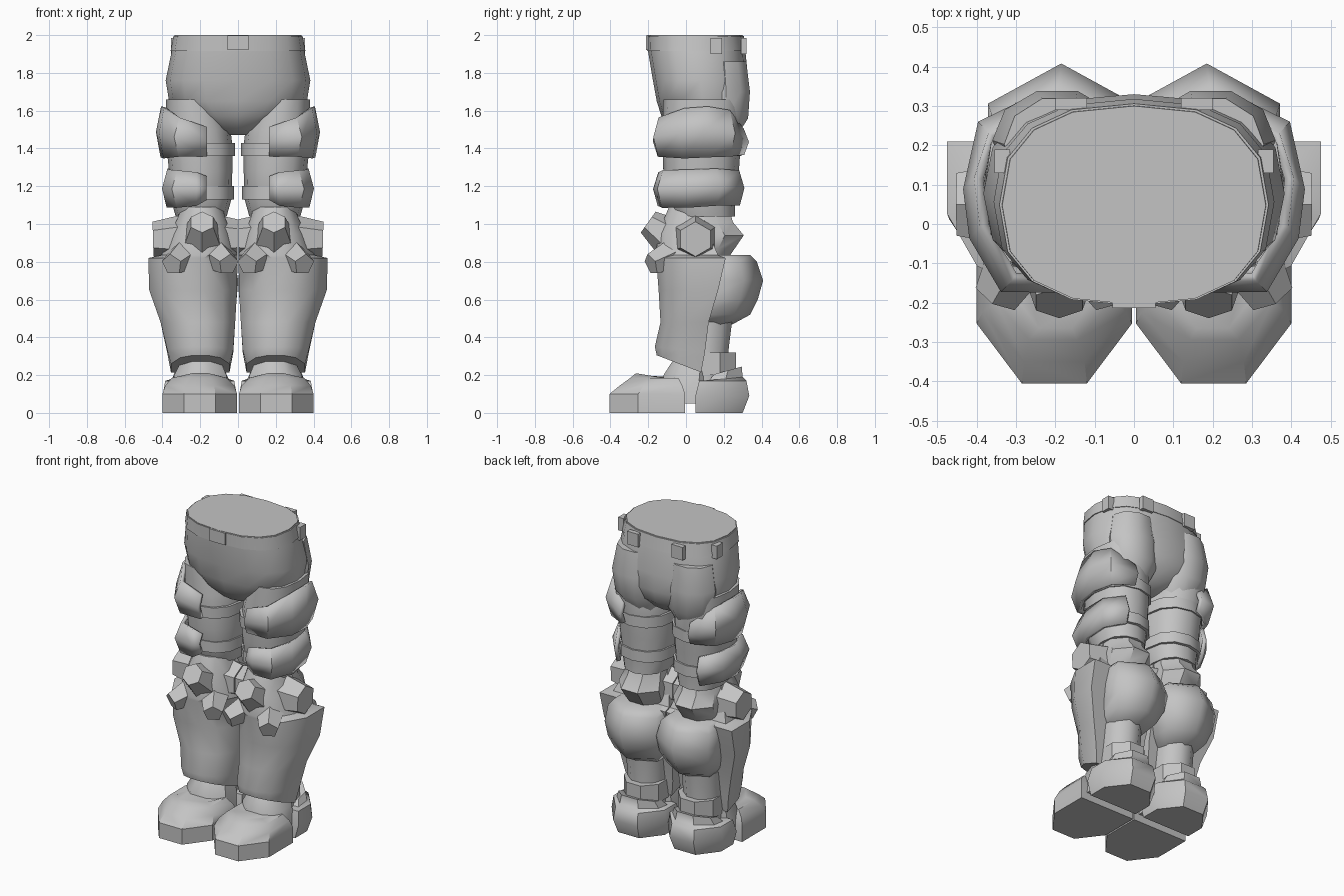
import bpy, bmesh, math
from mathutils import Vector

grey = bpy.data.materials.new("armour_grey")
grey.diffuse_color = (0.55, 0.55, 0.55, 1)


def finish(name, bm, mirror=True, angle=40, thickness=0):
    bmesh.ops.recalc_face_normals(bm, faces=bm.faces)
    me = bpy.data.meshes.new(name)
    bm.to_mesh(me)
    bm.free()
    me.materials.append(grey)
    me.shade_smooth()
    me.set_sharp_from_angle(angle=math.radians(angle))
    ob = bpy.data.objects.new(name, me)
    bpy.context.collection.objects.link(ob)
    if thickness:
        s = ob.modifiers.new("thickness", 'SOLIDIFY')
        s.thickness = thickness
        s.offset = 0
    if mirror:
        ob.modifiers.new("mirror", 'MIRROR')
    return ob


def loft(name, rings, closed=True, **kw):
    """Skin a stack of equal length point rings."""
    bm = bmesh.new()
    rows = [[bm.verts.new(p) for p in r] for r in rings]
    n = len(rows[0])
    for a, b in zip(rows, rows[1:]):
        for i in range(n if closed else n - 1):
            j = (i + 1) % n
            bm.faces.new((a[i], a[j], b[j], b[i]))
    if closed:
        bm.faces.new(rows[0])
        bm.faces.new(rows[-1])
    return finish(name, bm, **kw)


def oval(z, x0, x1, y0, y1, n=10, power=2.0, turn=0.0):
    """Rounded ring filling the given x and y span."""
    pts = []
    for i in range(n):
        a = math.tau * i / n + turn
        c, s = math.cos(a), math.sin(a)
        f = lambda v: math.copysign(abs(v) ** (2 / power), v)
        pts.append(((x0 + x1) / 2 + f(c) * (x1 - x0) / 2,
                    (y0 + y1) / 2 + f(s) * (y1 - y0) / 2, z))
    return pts


def fit(profile, z, x0, x1, y0, y1, lift=0.0):
    """Fit a unit outline into a span; lift raises its front edge."""
    return [(x0 + u * (x1 - x0), y0 + v * (y1 - y0), z + lift * (1 - v))
            for u, v in profile]


def bolt(name, base, tip, r0, r1, sides, roll=0.0):
    """Tapered many sided stud from base to tip."""
    base, tip = Vector(base), Vector(tip)
    d = (tip - base).normalized()
    side = d.cross(Vector((0, 0, 1))).normalized()
    up = side.cross(d)
    rings = []
    for c, r in ((base, r0), (tip, r1)):
        rings.append([c + r * (math.cos(t) * up + math.sin(t) * side)
                      for t in (math.tau * i / sides + roll for i in range(sides))])
    loft(name, rings, angle=25)


# Hips, belt and crotch
loft("hips", [oval(z, -x, x, y0, y1, 16, p) for z, x, y0, y1, p in (
    (1.47, 0.05, 0.0, 0.17, 2), (1.50, 0.14, -0.07, 0.24, 2.2),
    (1.57, 0.26, -0.13, 0.31, 2.4), (1.65, 0.365, -0.155, 0.33, 2.5),
    (1.76, 0.383, -0.175, 0.33, 2.5), (1.91, 0.352, -0.20, 0.315, 2.5),
    (2.00, 0.335, -0.205, 0.30, 2.5))], mirror=False)
loft("buttock", [oval(z, x0, x1, y0, y1, 10) for z, x0, x1, y0, y1 in (
    (1.46, 0.07, 0.28, 0.10, 0.27), (1.56, 0.03, 0.34, 0.08, 0.335),
    (1.70, 0.03, 0.36, 0.08, 0.345), (1.86, 0.05, 0.33, 0.08, 0.325))])
loft("belt", [oval(z, -x, x, y0, y1, 16, 2.5) for z, x, y0, y1 in (
    (1.915, 0.357, -0.205, 0.318), (1.995, 0.342, -0.208, 0.306))], mirror=False)


def plate(name, x, y, w, d, z0, z1, **kw):
    loft(name, [[(x - w, y - d, z), (x + w, y - d, z), (x + w, y + d, z),
                 (x - w, y + d, z)] for z in (z0, z1)], **kw)


plate("belt_buckle", 0, -0.205, 0.055, 0.008, 1.92, 1.998, mirror=False)
plate("belt_side_loop", 0.335, 0.16, 0.02, 0.03, 1.90, 1.985)
plate("belt_back_loop", 0.16, 0.305, 0.04, 0.015, 1.90, 1.985)

# Thighs with two straps
loft("thigh", [oval(z, x0, x1, y0, y1, 12, 2.3) for z, x0, x1, y0, y1 in (
    (1.04, 0.06, 0.33, -0.06, 0.26), (1.13, 0.035, 0.355, -0.10, 0.26),
    (1.28, 0.03, 0.365, -0.12, 0.28), (1.42, 0.03, 0.38, -0.125, 0.29),
    (1.50, 0.04, 0.385, -0.125, 0.30), (1.66, 0.10, 0.38, -0.12, 0.30))])
loft("thigh_upper_strap", [oval(z, 0.015, 0.38, -0.135, 0.295, 12, 2.3)
                           for z in (1.36, 1.43)])
loft("thigh_lower_strap", [oval(z, 0.022, 0.365, -0.115, 0.28, 12, 2.3)
                           for z in (1.13, 1.20)])


def guard(name, pts, thickness):
    """Wrapped plate; each point is x, y, bottom z, top z."""
    rings = []
    for t, grow in ((0, -0.012), (0.5, 0.012), (1, -0.015)):
        rings.append([(x + grow * (x > 0.3), y + grow * (1 if y > 0.1 else -1),
                       a + t * (b - a)) for x, y, a, b in pts])
    loft(name, rings, closed=False, thickness=thickness)


guard("thigh_upper_guard", [
    (0.165, -0.15, 1.36, 1.51), (0.32, -0.15, 1.36, 1.56),
    (0.395, -0.02, 1.35, 1.61), (0.41, 0.10, 1.355, 1.62),
    (0.375, 0.24, 1.36, 1.60), (0.24, 0.31, 1.37, 1.50)], 0.025)
guard("thigh_lower_guard", [
    (0.17, -0.14, 1.13, 1.25), (0.22, -0.15, 1.10, 1.27),
    (0.33, -0.13, 1.09, 1.28), (0.378, 0.0, 1.09, 1.285),
    (0.375, 0.17, 1.10, 1.29), (0.29, 0.29, 1.10, 1.28)], 0.025)

# Knee joint and its studs
loft("knee_joint", [oval(z, x0, x1, -0.05, y1, 8, 2, math.pi / 8)
                    for z, x0, x1, y1 in (
    (0.80, 0.07, 0.31, 0.22), (0.87, 0.05, 0.34, 0.27), (0.94, 0.04, 0.35, 0.32),
    (1.01, 0.06, 0.33, 0.26), (1.08, 0.07, 0.31, 0.24))])
bolt("knee_outer_stud", (0.27, 0.05, 0.925), (0.45, 0.05, 0.92), 0.13, 0.092, 6)
bolt("knee_inner_stud", (0.12, 0.05, 0.925), (0.003, 0.05, 0.925), 0.125, 0.10, 6)
bolt("knee_cap_stud", (0.19, -0.08, 0.925), (0.19, -0.20, 1.01), 0.112, 0.068, 6)
bolt("shin_outer_stud", (0.29, -0.08, 0.83), (0.35, -0.185, 0.785), 0.085, 0.06, 5)
bolt("shin_inner_stud", (0.11, -0.08, 0.83), (0.05, -0.185, 0.785), 0.085, 0.06, 5)

# Shin guard, flaring out below the knee
shin = [(0, 1), (0, .5), (.16, .14), (.38, 0), (.62, 0), (.84, .14), (1, .5), (1, 1)]
loft("shin_guard", [fit(shin, *r) for r in (
    (0.215, 0.045, 0.355, -0.155, 0.08, 0.09),
    (0.32, 0.025, 0.375, -0.165, 0.10, 0.03),
    (0.48, 0.015, 0.41, -0.135, 0.12), (0.65, 0.005, 0.47, -0.145, 0.17),
    (0.82, 0.003, 0.475, -0.158, 0.21), (0.835, 0.003, 0.405, -0.158, 0.17),
    (0.95, 0.04, 0.355, -0.15, 0.12), (1.09, 0.085, 0.295, -0.09, 0.08))])

# Calf, lower leg and ankle
loft("calf", [oval(z, x0, x1, y0, y1, 6, 2, math.pi / 2) for z, x0, x1, y0, y1 in (
    (0.46, 0.07, 0.31, 0.0, 0.23), (0.52, 0.02, 0.36, 0.0, 0.34),
    (0.60, -0.02, 0.39, 0.0, 0.38), (0.70, -0.03, 0.40, 0.0, 0.408),
    (0.80, -0.01, 0.39, 0.0, 0.375), (0.835, 0.03, 0.36, 0.0, 0.34))], angle=62)
loft("lower_leg", [oval(z, 0.08, 0.32, -0.03, y1, 10)
                   for z, y1 in ((0.15, 0.23), (0.32, 0.23), (0.48, 0.25))])
loft("ankle_band", [oval(z, 0.06, 0.33, -0.03, 0.275, 8, 2, math.pi / 8)
                    for z in (0.2, 0.32)])
loft("ankle", [oval(z, x0, x1, y0, 0.16, 8, 2, math.pi / 8) for z, x0, x1, y0 in (
    (0.05, 0.03, 0.37, -0.14), (0.20, 0.05, 0.35, -0.13), (0.29, 0.09, 0.30, -0.07))])

# Foot: toe cap and heel block
toe = [(.29, 0), (.71, 0), (1, .38), (1, 1), (0, 1), (0, .38)]
loft("toe_cap", [fit(toe, *r) for r in (
    (0, 0.005, 0.40, -0.405, -0.005), (0.10, 0.005, 0.40, -0.405, -0.005),
    (0.145, 0.02, 0.385, -0.35, -0.02), (0.185, 0.06, 0.35, -0.295, -0.04),
    (0.175, 0.10, 0.30, -0.265, -0.06, 0.035))], angle=35)
heel = [(0, 0), (1, 0), (1, .5), (.72, 1), (.28, 1), (0, .5)]
loft("heel_block", [fit(heel, *r) for r in (
    (0, 0.03, 0.375, 0.05, 0.30), (0.09, 0.005, 0.40, 0.05, 0.335),
    (0.17, 0.02, 0.385, 0.07, 0.32), (0.19, 0.05, 0.35, 0.12, 0.30, -0.02),
    (0.245, 0.07, 0.33, 0.15, 0.295, -0.04))])
